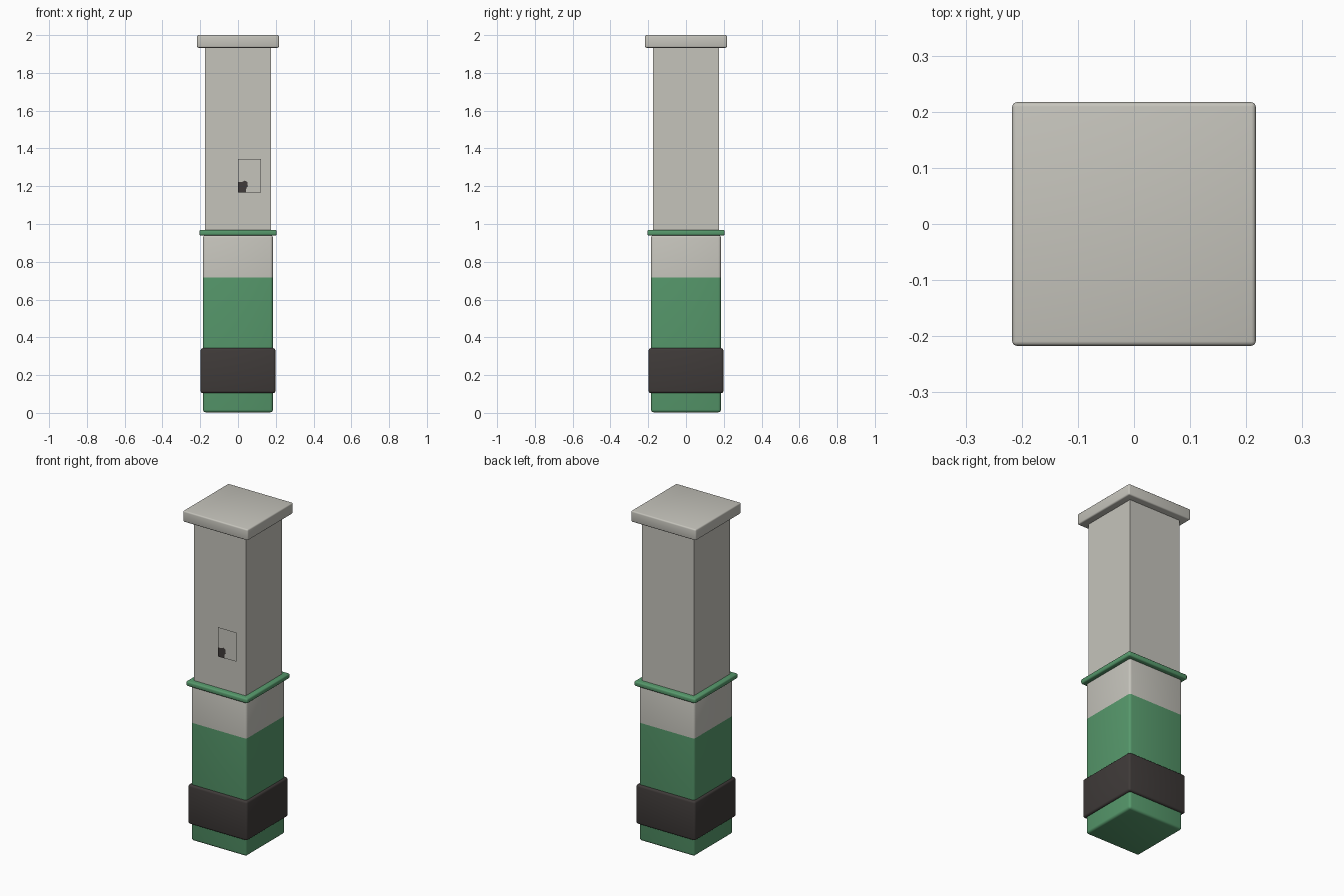
import bpy
import bmesh
import math

cube = bpy.data.objects.get("Cube")
if cube:
    bpy.data.objects.remove(cube, do_unlink=True)


def material(name, rgb):
    mat = bpy.data.materials.new(name)
    mat.use_nodes = True
    mat.diffuse_color = (*rgb, 1)
    mat.node_tree.nodes["Principled BSDF"].inputs["Base Color"].default_value = (*rgb, 1)
    return mat


GREY = material("warm grey", (0.56, 0.55, 0.5))
GREEN = material("green", (0.095, 0.32, 0.15))
DARK = material("dark brown", (0.05, 0.043, 0.041))


def finish(bm, name, mats):
    mesh = bpy.data.meshes.new(name)
    bm.to_mesh(mesh)
    bm.free()
    for mat in mats:
        mesh.materials.append(mat)
    obj = bpy.data.objects.new(name, mesh)
    bpy.context.collection.objects.link(obj)
    return obj


def block(name, half, low, high, mats, bevel=0, split=None):
    """Square block with rounded edges, optionally recoloured above a height."""
    bm = bmesh.new()
    bmesh.ops.create_cube(bm, size=1)
    for v in bm.verts:
        v.co.x *= 2 * half
        v.co.y *= 2 * half
        v.co.z = low if v.co.z < 0 else high
    if bevel:
        bmesh.ops.bevel(bm, geom=bm.edges[:], offset=bevel, segments=3,
                        profile=0.5, affect='EDGES')
    if split:
        bmesh.ops.bisect_plane(bm, geom=bm.verts[:] + bm.edges[:] + bm.faces[:],
                               plane_co=(0, 0, split), plane_no=(0, 0, 1))
        for f in bm.faces:
            f.material_index = int(f.calc_center_median().z > split)
    obj = finish(bm, name, mats)
    bpy.ops.object.select_all(action='DESELECT')
    obj.select_set(True)
    bpy.context.view_layer.objects.active = obj
    bpy.ops.object.shade_smooth_by_angle(angle=math.radians(35))
    return obj


def plate(name, outline, y, mat):
    """Flat sheet facing the front, drawn from an x-z outline."""
    bm = bmesh.new()
    bm.faces.new([bm.verts.new((x, y, z)) for x, z in outline])
    return finish(bm, name, [mat])


# Column from the ground up
block("lower_column", 0.185, 0.003, 0.942, [GREEN, GREY], 0.014, 0.716)
block("base_band", 0.198, 0.105, 0.343, [DARK], 0.012)
block("collar_ring", 0.205, 0.939, 0.969, [GREEN], 0.009)
block("upper_column", 0.174, 0.95, 1.95, [GREY])
block("top_cap", 0.217, 1.933, 2.0, [GREY], 0.008)

# Thin notice sheet with a small dark emblem in its lower corner
plate("notice_sheet", [(0, 1.167), (0.122, 1.167), (0.122, 1.343), (0, 1.343)], -0.189, GREY)
plate("dark_emblem", [(0, 1.167), (0.042, 1.167), (0.044, 1.19), (0.052, 1.2),
                      (0.05, 1.222), (0.036, 1.23), (0.02, 1.222), (0, 1.222)], -0.191, DARK)
